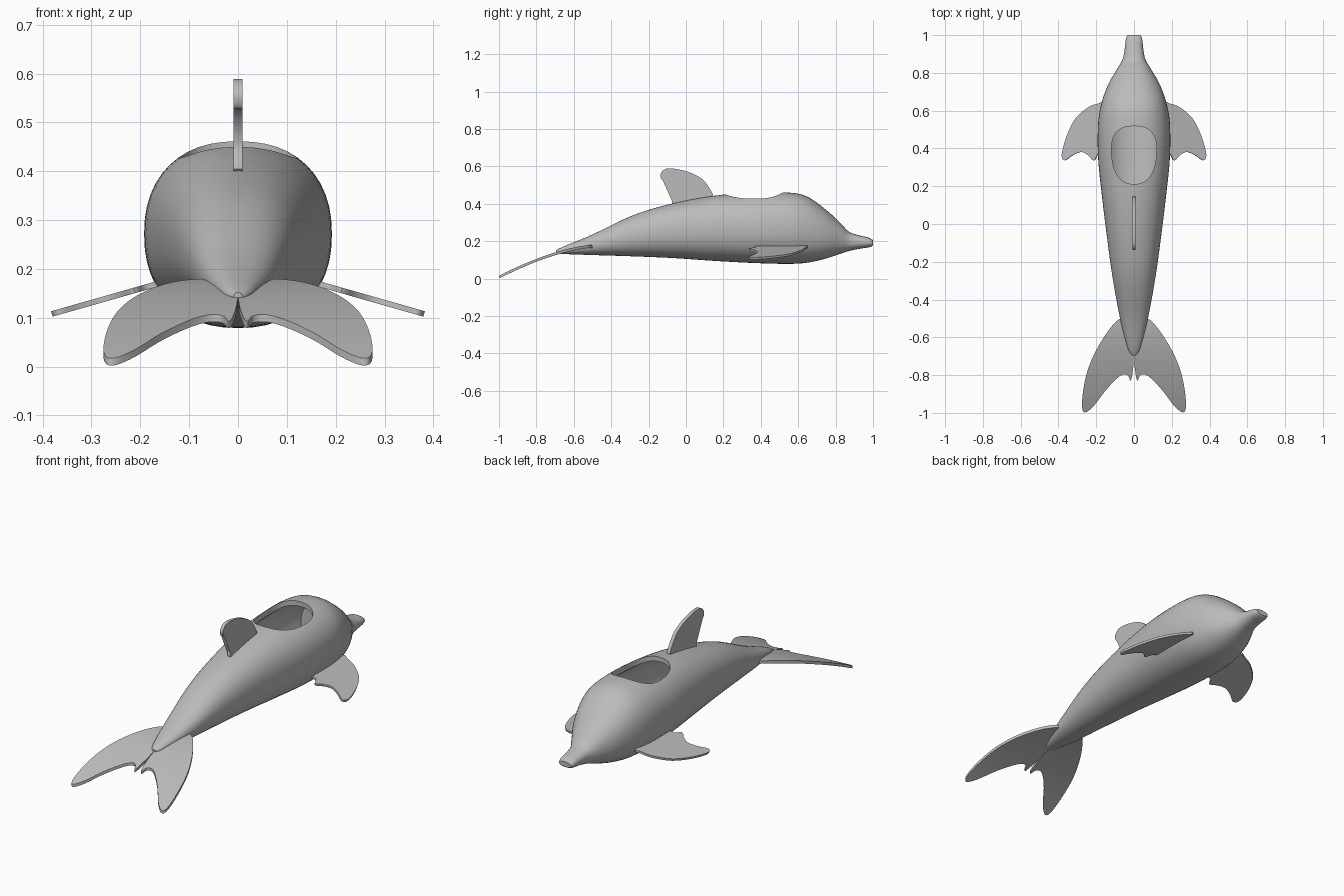
import bpy, bmesh, math
from mathutils import Vector

cube = bpy.data.objects.get("Cube")
if cube:
    bpy.data.objects.remove(cube, do_unlink=True)

grey = bpy.data.materials.new("plain_grey")
grey.use_nodes = True
grey.diffuse_color = (0.5, 0.5, 0.5, 1)
grey.node_tree.nodes["Principled BSDF"].inputs["Base Color"].default_value = grey.diffuse_color


def spline(points, steps, closed=False):
    """Catmull-Rom curve through points of any dimension."""
    pts = [Vector(p) for p in points]
    n = len(pts)
    pick = (lambda i: pts[i % n]) if closed else (lambda i: pts[max(0, min(n - 1, i))])
    out = []
    for i in range(n if closed else n - 1):
        a, b, c, d = (pick(i + k) for k in (-1, 0, 1, 2))
        for s in range(steps):
            t = s / steps
            out.append(b + (c - a) * t / 2 + (a * 2 - b * 5 + c * 4 - d) * t**2 / 2
                       + (b * 3 - a - c * 3 + d) * t**3 / 2)
    return out if closed else out + [pts[-1]]


def finish(name, bm):
    bmesh.ops.recalc_face_normals(bm, faces=bm.faces[:])
    mesh = bpy.data.meshes.new(name)
    bm.to_mesh(mesh)
    bm.free()
    mesh.materials.append(grey)
    obj = bpy.data.objects.new(name, mesh)
    bpy.context.collection.objects.link(obj)
    return obj


def activate(obj):
    bpy.ops.object.select_all(action='DESELECT')
    obj.select_set(True)
    bpy.context.view_layer.objects.active = obj


def smooth(obj, angle=40):
    activate(obj)
    bpy.ops.object.shade_smooth_by_angle(angle=math.radians(angle))


def skin(name, rings):
    """Join equal rings of points into a capped tube."""
    bm = bmesh.new()
    loops = [[bm.verts.new(p) for p in ring] for ring in rings]
    n = len(loops[0])
    for a, b in zip(loops, loops[1:]):
        for i in range(n):
            j = (i + 1) % n
            bm.faces.new((a[i], a[j], b[j], b[i]))
    bm.faces.new(loops[0])
    bm.faces.new(loops[-1])
    return finish(name, bm)


def oval(rx, ry, power, count):
    """Superellipse outline."""
    result = []
    for i in range(count):
        a = math.tau * i / count
        c, s = math.cos(a), math.sin(a)
        result.append((rx * math.copysign(abs(c) ** (2 / power), c),
                       ry * math.copysign(abs(s) ** (2 / power), s)))
    return result


def body_rings(stations, wall=0.0):
    rings = []
    for y, top, bottom, half in stations:
        ring = oval(half - wall, (top - bottom) / 2 - wall, 2.25, 48)
        rings.append([(x, y, (top + bottom) / 2 + z) for x, z in ring])
    return rings


def plate(name, outline, thickness, place, cuts=()):
    """Thin fin: smooth outline, cut into strips, bent by place, thickened."""
    bm = bmesh.new()
    bm.faces.new([bm.verts.new((u, v, 0)) for u, v in spline(outline, 5, True)])
    for v in cuts:
        bmesh.ops.bisect_plane(bm, geom=bm.verts[:] + bm.edges[:] + bm.faces[:],
                               plane_co=(0, v, 0), plane_no=(0, 1, 0))
    bmesh.ops.triangulate(bm, faces=bm.faces[:])
    lift = Vector(thickness)
    flat = bm.faces[:]
    copy = bmesh.ops.extrude_face_region(bm, geom=flat, use_keep_orig=True)
    upper = {g for g in copy["geom"] if isinstance(g, bmesh.types.BMVert)}
    for vert in bm.verts:
        side = 0.5 if vert in upper else -0.5
        vert.co = Vector(place(vert.co.x, vert.co.y)) + lift * side
    return finish(name, bm)


def mirror(obj):
    activate(obj)
    obj.modifiers.new("mirror", 'MIRROR')
    bpy.ops.object.modifier_apply(modifier="mirror")


# Body: y, top, bottom, half width
stations = spline([
    (-.695, .152, .137, .008), (-.68, .16, .134, .022), (-.64, .178, .131, .038),
    (-.5, .236, .126, .074), (-.28, .34, .119, .114), (-.07, .402, .11, .143),
    (.15, .443, .095, .17), (.35, .459, .084, .19), (.53, .461, .079, .19),
    (.64, .442, .084, .172), (.74, .375, .105, .136), (.82, .303, .131, .09),
    (.87, .252, .147, .061), (.92, .233, .158, .05), (.97, .221, .166, .045),
    (.99, .212, .171, .04), (1, .204, .178, .034)], 5)
body = skin("body", body_rings(stations))
smooth(body)

# Hollow inside and the opening in the back
hollow = skin("hollow_cutter", body_rings([s for s in stations if -.1 < s[0] < .72], .025))
opening_outline = [(x * (1 + y * .7), y + .365) for x, y in oval(.118, .153, 2.5, 64)]
opening = skin("opening_cutter", [[(x, y, z) for x, y in opening_outline] for z in (.33, .6)])
activate(body)
for cutter in (hollow, opening):
    smooth(cutter)
    activate(body)
    cut = body.modifiers.new("cut", 'BOOLEAN')
    cut.operation = 'DIFFERENCE'
    cut.solver = 'EXACT'
    cut.object = cutter
    bpy.ops.object.modifier_apply(modifier=cut.name)
    bpy.data.objects.remove(cutter, do_unlink=True)
smooth(body)

# Dorsal fin, drawn in the side plane
dorsal = plate("dorsal_fin", [
    (.145, .425), (.104, .514), (.045, .557), (-.035, .583), (-.104, .588),
    (-.135, .562), (-.13, .53), (-.1, .524), (-.072, .49), (-.062, .45),
    (-.07, .397), (.04, .4)], (.018, 0, 0), lambda y, z: (0, y, z))
smooth(dorsal)

# Flippers, sloping down and outward
flippers = plate("flippers", [
    (.15, .63), (.19, .637), (.245, .615), (.31, .557), (.355, .467), (.381, .37),
    (.366, .337), (.324, .364), (.28, .381), (.244, .366), (.212, .336),
    (.19, .37), (.15, .4)], (.003, 0, .011),
    lambda x, y: (x, y, .168 - .285 * (x - .17)))
mirror(flippers)
smooth(flippers)


# Tail flukes, curving down to the back
def droop(x, y):
    back = max(0, (-.5 - y) / .5)
    return x, y, .172 - .164 * back ** 1.55


flukes = plate("tail_flukes", [
    (.002, -.55), (.03, -.5), (.08, -.505), (.138, -.568), (.2, -.668), (.244, -.77),
    (.268, -.875), (.275, -.97), (.257, -.997), (.212, -.962), (.154, -.886),
    (.095, -.822), (.058, -.797), (.032, -.802), (.02, -.829), (.011, -.81),
    (.002, -.735), (.002, -.65)], (0, 0, .015), droop,
    [-.55 - .04 * i for i in range(11)])
mirror(flukes)
smooth(flukes)
